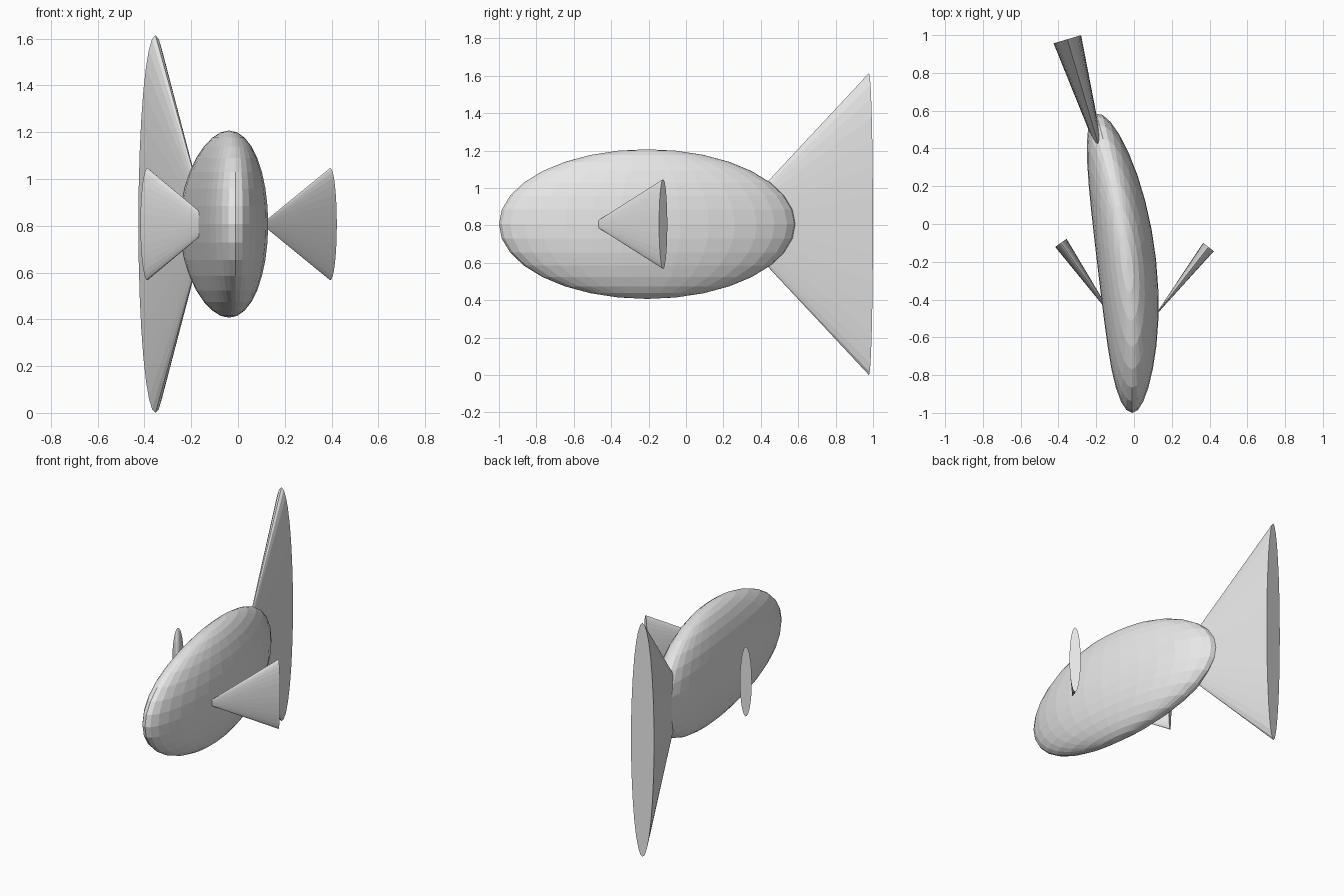
import bpy
import bmesh
from mathutils import Matrix, Vector

cube = bpy.data.objects.get("Cube")
if cube:
    bpy.data.objects.remove(cube, do_unlink=True)

# One plain grey for the whole fish
grey = bpy.data.materials.new("light_grey")
grey.use_nodes = True
colour = (0.8, 0.8, 0.8, 1)
grey.diffuse_color = colour
grey.node_tree.nodes["Principled BSDF"].inputs["Base Color"].default_value = colour

MID_Z = 0.807


def finish(name, bm):
    """Turn a bmesh into a flat-shaded object."""
    bmesh.ops.recalc_face_normals(bm, faces=bm.faces)
    mesh = bpy.data.meshes.new(name)
    bm.to_mesh(mesh)
    bm.free()
    mesh.materials.append(grey)
    obj = bpy.data.objects.new(name, mesh)
    bpy.context.collection.objects.link(obj)
    return obj


def fin(name, tip, base, thickness, height):
    """Flattened cone that widens from a tip inside the body to a flat cap."""
    tip = Vector((*tip, MID_Z))
    base = Vector((*base, MID_Z))
    axis = tip - base
    side = axis.cross(Vector((0, 0, 1))).normalized() * thickness
    up = Vector((0, 0, height))
    placing = Matrix((side, up, axis)).transposed().to_4x4()
    placing.translation = (tip + base) / 2
    bm = bmesh.new()
    bmesh.ops.create_cone(bm, cap_ends=True, segments=32, radius1=1,
                          radius2=0, depth=1, matrix=placing)
    finish(name, bm)


# Body: slim ellipsoid whose rear half curves sideways
BEND = 0.116
BEND_START = -0.7
bm = bmesh.new()
bmesh.ops.create_uvsphere(bm, u_segments=32, v_segments=16, radius=1)
for v in bm.verts:
    x, y, z = v.co.x * 0.155, v.co.y * 0.792 - 0.208, v.co.z * 0.4
    along = max(0, y - BEND_START)
    v.co = (x - 0.01 - BEND * along ** 2, y + 2 * BEND * along * x, z + MID_Z)
finish("body", bm)

# Tail and the two side fins
fin("tail_fin", (-0.13, 0.225), (-0.353, 0.978), 0.076, MID_Z)
fin("left_fin", (0.10, -0.5), (0.394, -0.122), 0.036, 0.24)
fin("right_fin", (-0.10, -0.51), (-0.387, -0.1), 0.037, 0.24)
